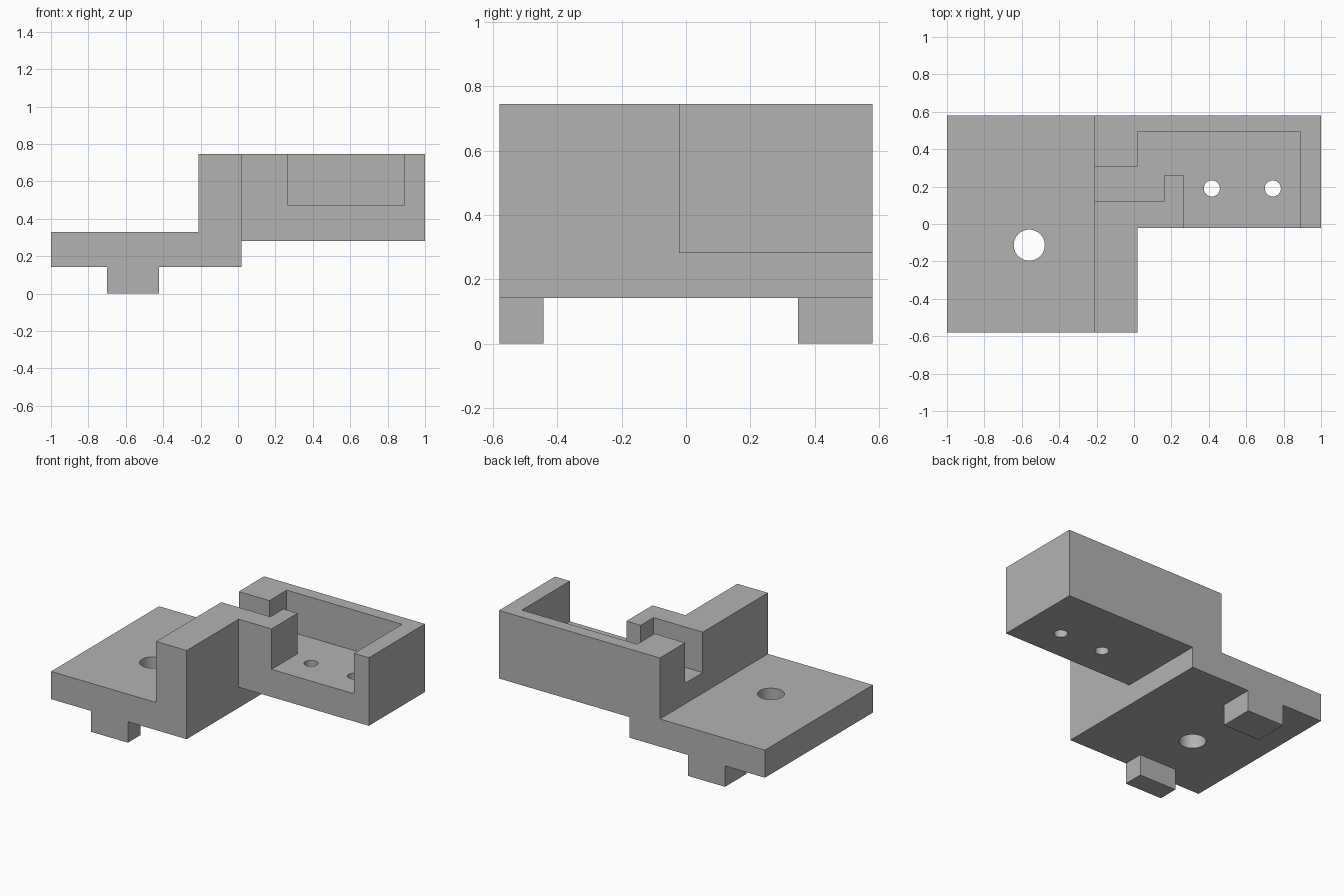
import bpy, bmesh

if "Cube" in bpy.data.objects:
    bpy.data.objects.remove(bpy.data.objects["Cube"])

grey = bpy.data.materials.new("plain grey")
grey.diffuse_color = (0.45, 0.45, 0.45, 1)
grey.use_nodes = True
grey.node_tree.nodes["Principled BSDF"].inputs["Base Color"].default_value = grey.diffuse_color


def prism(name, pts, lo, hi, axis="z"):
    """Extrude an outline: (x, y) along z, or (x, z) along y."""
    bm = bmesh.new()
    place = (lambda a, b, h: (a, b, h)) if axis == "z" else (lambda a, b, h: (a, h, b))
    face = bm.faces.new([bm.verts.new(place(a, b, lo)) for a, b in pts])
    top = bmesh.ops.extrude_face_region(bm, geom=[face])["geom"]
    for v in (g for g in top if isinstance(g, bmesh.types.BMVert)):
        v.co["xyz".index(axis)] = hi
    bmesh.ops.recalc_face_normals(bm, faces=bm.faces)
    mesh = bpy.data.meshes.new(name)
    bm.to_mesh(mesh)
    bm.free()
    mesh.materials.append(grey)
    ob = bpy.data.objects.new(name, mesh)
    bpy.context.collection.objects.link(ob)
    return ob


def rect(x0, x1, y0, y1):
    return [(x0, y0), (x1, y0), (x1, y1), (x0, y1)]


def drill(name, x, y, r):
    bpy.ops.mesh.primitive_cylinder_add(vertices=48, radius=r, depth=2, location=(x, y, 0.4))
    ob = bpy.context.object
    ob.name = name
    ob.data.materials.append(grey)
    return ob


def combine(ob, other, operation):
    mod = ob.modifiers.new(operation.lower(), "BOOLEAN")
    mod.operation, mod.solver, mod.object = operation, "EXACT", other
    bpy.context.view_layer.objects.active = ob
    bpy.ops.object.modifier_apply(modifier=mod.name)
    bpy.data.objects.remove(other)


# Stepped body: flat mounting plate rising to a tall block
body = prism("bracket_body", [(-1, 0.142), (0.02, 0.142), (0.02, 0.745),
                              (-0.21, 0.745), (-0.21, 0.33), (-1, 0.33)],
             -0.58, 0.58, "y")

# Side tray and the two locating feet
combine(body, prism("side_tray", rect(-0.1, 1, -0.022, 0.58), 0.282, 0.745), "UNION")
for name, y0, y1 in (("front_foot", -0.58, -0.443), ("back_foot", 0.348, 0.58)):
    combine(body, prism(name, rect(-0.70, -0.422, y0, y1), 0, 0.2), "UNION")

# Pocket open to the front, with a channel through the tall block
pocket = [(-0.3, 0.12), (0.16, 0.12), (0.16, 0.258), (0.268, 0.258), (0.268, -0.1),
          (0.888, -0.1), (0.888, 0.495), (0.02, 0.495), (0.02, 0.308), (-0.3, 0.308)]
combine(body, prism("pocket_cutter", pocket, 0.47, 1), "DIFFERENCE")

# Mounting hole and two small tray holes
for x, y, r in ((-0.56, -0.113, 0.083), (0.416, 0.19, 0.043), (0.742, 0.19, 0.043)):
    combine(body, drill("hole_cutter", x, y, r), "DIFFERENCE")

# Smooth hole walls, keep all block edges crisp
bpy.ops.object.select_all(action="DESELECT")
body.select_set(True)
bpy.context.view_layer.objects.active = body
bpy.ops.object.shade_smooth_by_angle(angle=0.5)
